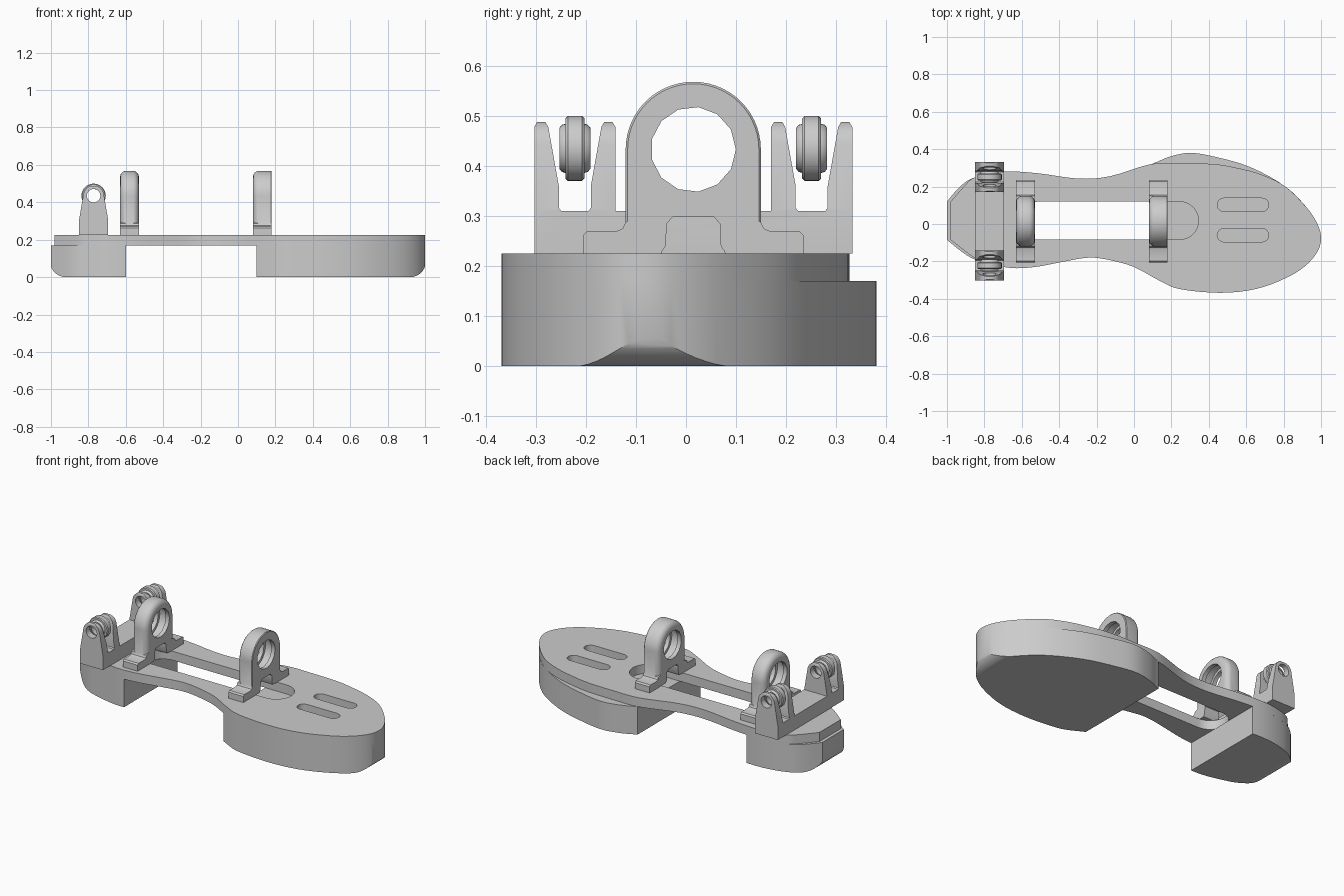
import bpy, bmesh, math
from mathutils import Vector

cube = bpy.data.objects.get("Cube")
if cube:
    bpy.data.objects.remove(cube, do_unlink=True)

grey = bpy.data.materials.new("plain grey")
grey.use_nodes = True
GREY = (0.6, 0.6, 0.6, 1)
grey.diffuse_color = GREY
for node in grey.node_tree.nodes:
    if node.type == 'BSDF_PRINCIPLED':
        node.inputs["Base Color"].default_value = GREY


def finish_mesh(name, bm):
    bmesh.ops.recalc_face_normals(bm, faces=bm.faces)
    mesh = bpy.data.meshes.new(name)
    bm.to_mesh(mesh)
    bm.free()
    mesh.materials.append(grey)
    obj = bpy.data.objects.new(name, mesh)
    bpy.context.collection.objects.link(obj)
    return obj


def loft(name, rings, cap=True, wrap=False):
    bm = bmesh.new()
    rows = [[bm.verts.new(p) for p in ring] for ring in rings]
    pairs = list(zip(rows, rows[1:]))
    if wrap:
        pairs.append((rows[-1], rows[0]))
    for a, b in pairs:
        for i in range(len(a)):
            j = (i + 1) % len(a)
            bm.faces.new((a[i], a[j], b[j], b[i]))
    if cap:
        bm.faces.new(rows[0])
        bm.faces.new(rows[-1])
    return finish_mesh(name, bm)


def prism(name, points, axis, low, high):
    place = {'x': lambda p, t: (t, p[0], p[1]),
             'y': lambda p, t: (p[0], t, p[1]),
             'z': lambda p, t: (p[0], p[1], t)}[axis]
    return loft(name, [[place(p, t) for p in points] for t in (low, high)])


def combine(obj, other, operation):
    mod = obj.modifiers.new("combine", 'BOOLEAN')
    mod.operation, mod.solver, mod.object = operation, 'EXACT', other
    bpy.context.view_layer.objects.active = obj
    bpy.ops.object.modifier_apply(modifier=mod.name)
    bpy.data.objects.remove(other, do_unlink=True)


def smooth(obj, angle=35):
    bpy.ops.object.select_all(action='DESELECT')
    obj.select_set(True)
    bpy.context.view_layer.objects.active = obj
    bpy.ops.object.shade_smooth_by_angle(angle=math.radians(angle))


def arc(cx, cy, r, start, end, steps):
    angles = [math.radians(start + (end - start) * i / steps) for i in range(steps + 1)]
    return [(cx + r * math.cos(a), cy + r * math.sin(a)) for a in angles]


def circle(cx, cy, r, sides):
    return arc(cx, cy, r, 0, 360, sides)[:-1]


def slot(x0, x1, cy, r, steps):
    return arc(x1 - r, cy, r, -90, 90, steps) + arc(x0 + r, cy, r, 90, 270, steps)


def curve(points, steps=4):
    # Smooth path through the points, open at both ends
    pts = [Vector(p) for p in points]
    pts = [pts[0]] + pts + [pts[-1]]
    out = []
    for a, b, c, d in zip(pts, pts[1:], pts[2:], pts[3:]):
        for i in range(steps):
            t = i / steps
            out.append((2 * b + (c - a) * t + (2 * a - 5 * b + 4 * c - d) * t ** 2
                        + (3 * b - a - 3 * c + d) * t ** 3) / 2)
    return out + [pts[-1]]


# Sole outline: heel to ball, outer bulge, then toe and back to the heel
waist = [(-1, .12), (-.93, .2), (-.85, .25), (-.7, .28), (-.52, .272), (-.3, .243),
         (-.13, .255), (.09, .32)]
bulge = [(.19, .36), (.3, .38), (.43, .36), (.62, .305)]
flat_side = [(.25, .325), (.43, .32), (.55, .3), (.68, .265)]
toe = [(.81, .2), (.93, .08), (.985, -.01), (1, -.08), (.98, -.15), (.915, -.225),
       (.81, -.29), (.65, -.348), (.46, -.368), (.245, -.348), (.14, -.305), (0, -.23),
       (-.13, -.193), (-.245, -.18), (-.395, -.205), (-.53, -.23), (-.66, -.235),
       (-.8, -.205), (-.89, -.17), (-1, -.085)]
BOTTOM, TOP = .17, .225

# Thick toe and heel blocks with a rounded lower end
block_outline = curve(waist + bulge + toe)
toe_side = [(.1, 0)] + arc(.92, .085, .085, -90, 0, 10) + [(1.1, .1), (1.1, .5), (.1, .5)]
heel_side = [(-.6, 0)] + arc(-.92, .085, .085, 270, 180, 10) + [(-1.1, .1), (-1.1, .5), (-.6, .5)]
for name, side in (("toe_block", toe_side), ("heel_block", heel_side)):
    block = prism(name, block_outline, 'z', -.1, BOTTOM)
    combine(block, prism("clip", side, 'y', -1, 1), 'INTERSECT')
    smooth(block)

# Top plate with the long opening and two small slots
plate_points = [(x + .02 if x < -.88 else x, y) for x, y in waist + flat_side + toe]
plate = prism("sole_plate", curve(plate_points), 'z', BOTTOM, TOP)
for x0, x1, cy, r, steps in ((-.62, .345, .018, .101, 16),
                             (.445, .72, .102, .036, 8), (.445, .72, -.06, .036, 8)):
    combine(plate, prism("cutter", slot(x0, x1, cy, r, steps), 'z', .1, .3), 'DIFFERENCE')
smooth(plate)

# Arched ring brackets
MID, RING_Z, RADIUS = .0145, .433, .135
HALF = .05
soft = [(HALF, .03), (.047, .018), (.04, .009), (.032, .003), (.022, 0)]
crisp = [(HALF, .004), (.046, 0)]


def arch(x, inset):
    r = RADIUS - inset
    points = arc(MID, RING_Z, r, 0, 180, 28) + [(MID - r, TOP), (MID + r, TOP)]
    return [(x, y, z) for y, z in points]


def bracket(name, x, front_edge):
    rings = [arch(x - d, s) for d, s in soft] + [arch(x + d, s) for d, s in reversed(front_edge)]
    body = loft(name, rings)
    # Foot flange with filleted corners
    half = [(.22, TOP), (.22, .262), (.212, .27), (.152, .27), (.141, .275), (.135, .288), (.1, .3)]
    foot = [(MID + y, z) for y, z in half] + [(MID - y, z) for y, z in reversed(half)]
    combine(body, prism("foot", foot, 'x', x - HALF, x + HALF), 'UNION')
    # Notch under the ring
    half = [(.07, .2), (.062, .23), (.055, .24), (.053, .285), (.04, .299)]
    notch = [(MID + y, z) for y, z in half] + [(MID - y, z) for y, z in reversed(half)]
    combine(body, prism("notch", notch, 'x', x - .1, x + .1), 'DIFFERENCE')
    # Round opening with an inner groove
    for r, width, sides in ((.085, .1, 13), (.1, .025, 26)):
        hole = prism("hole", circle(MID, RING_Z, r, sides), 'x', x - width, x + width)
        combine(body, hole, 'DIFFERENCE')
    smooth(body)


bracket("rear_ring_bracket", -.58, soft)
bracket("front_ring_bracket", .13, crisp)

# Heel crossbar with a forked tower at each end
EYE_X, EYE_Z, FLOOR, REACH = -.772, .435, .31, .2365
fork = [(-.081, FLOOR), (-.081, .478), (-.075, .488), (-.059, .488), (-.053, .478),
        (-.032, .36), (-.032, .316), (-.027, FLOOR)]
fork += [(-y, z) for y, z in reversed(fork)]
left_fork = [(MID - REACH + y, z) for y, z in fork]
right_fork = [(MID + REACH + y, z) for y, z in fork]
ends = [(MID + REACH + .081, TOP), (MID - REACH - .081, TOP)]
mount = prism("heel_fork_mount", left_fork + right_fork + ends, 'x', -1, -.5)
tower = ([(-.695, .2), (-.695, FLOOR)] + arc(EYE_X, EYE_Z, .055, 10, 170, 16)
         + [(-.849, FLOOR), (-.849, .2)])
combine(mount, prism("clip", tower, 'y', -1, 1), 'INTERSECT')
combine(mount, prism("hole", circle(EYE_X, EYE_Z, .036, 24), 'y', -1, 1), 'DIFFERENCE')
smooth(mount)

# Hollow rollers inside the forks
half = [(.031, .036), (.031, .041), (.026, .047), (.019, .049), (.019, .06), (.014, .065)]
section = half + [(-y, r) for y, r in reversed(half)]
for name, side in (("left_roller", 1), ("right_roller", -1)):
    rings = []
    for y, r in section:
        rings.append([(x, MID + side * REACH + y, z) for x, z in circle(EYE_X, EYE_Z, r, 32)])
    smooth(loft(name, rings, cap=False, wrap=True))
